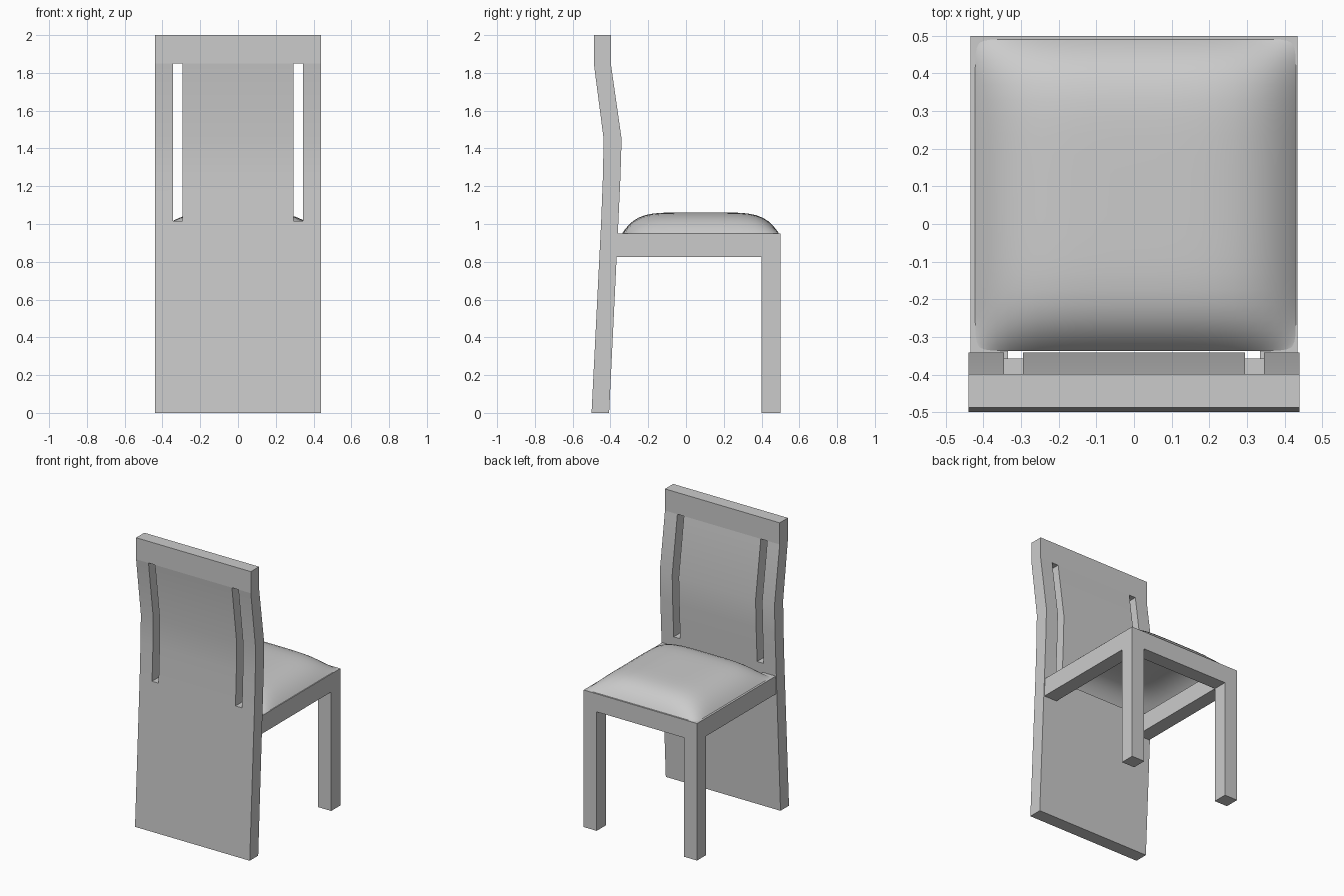
import bpy
import bmesh
import math
from mathutils import Vector

if "Cube" in bpy.data.objects:
    bpy.data.objects.remove(bpy.data.objects["Cube"], do_unlink=True)

grey = bpy.data.materials.new("plain grey")
grey.use_nodes = True
GREY = (0.6, 0.6, 0.6, 1)
grey.diffuse_color = GREY
grey.node_tree.nodes["Principled BSDF"].inputs["Base Color"].default_value = GREY


def finish(name, bm, smooth_angle=None):
    """Turn a bmesh into a named grey object."""
    mesh = bpy.data.meshes.new(name)
    bm.to_mesh(mesh)
    bm.free()
    mesh.materials.append(grey)
    obj = bpy.data.objects.new(name, mesh)
    bpy.context.collection.objects.link(obj)
    if smooth_angle:
        bpy.ops.object.select_all(action='DESELECT')
        obj.select_set(True)
        bpy.context.view_layer.objects.active = obj
        bpy.ops.object.shade_smooth_by_angle(angle=math.radians(smooth_angle))
    return obj


def box(name, low, high):
    """Box between two opposite corners."""
    low, high = Vector(low), Vector(high)
    bm = bmesh.new()
    bmesh.ops.create_cube(bm, size=1)
    bmesh.ops.scale(bm, vec=high - low, verts=bm.verts)
    bmesh.ops.translate(bm, vec=(low + high) / 2, verts=bm.verts)
    return finish(name, bm)


# Back panel: bent slab with two slots; rings are (height, outer y, inner y)
rings = [(0, -0.5, -0.407), (1.015, -0.449, -0.358), (1.25, -0.44, -0.347),
         (1.45, -0.436, -0.341), (1.85, -0.488, -0.398), (2, -0.488, -0.398)]
columns = [-0.44, -0.345, -0.295, 0.295, 0.345, 0.44]
SLOT_LOW, SLOT_HIGH = 1, 4


def solid(i, k):
    inside = 0 <= i < len(columns) - 1 and 0 <= k < len(rings) - 1
    return inside and not (i in (1, 3) and SLOT_LOW <= k < SLOT_HIGH)


bm = bmesh.new()
grid = {(i, k, s): bm.verts.new((x, ring[1 + s], ring[0]))
        for i, x in enumerate(columns)
        for k, ring in enumerate(rings) for s in (0, 1)}
for i in range(len(columns) - 1):
    for k in range(len(rings) - 1):
        if not solid(i, k):
            continue
        corners = [(i, k), (i + 1, k), (i + 1, k + 1), (i, k + 1)]
        for s in (0, 1):
            bm.faces.new([grid[(*c, s)] for c in corners])
        # walls only where the neighbouring cell is empty
        for n, (di, dk) in enumerate([(0, -1), (1, 0), (0, 1), (-1, 0)]):
            if not solid(i + di, k + dk):
                a, b = corners[n], corners[(n + 1) % 4]
                bm.faces.new([grid[(*a, 0)], grid[(*b, 0)],
                              grid[(*b, 1)], grid[(*a, 1)]])
bmesh.ops.delete(bm, geom=[v for v in bm.verts if not v.link_faces], context='VERTS')
bmesh.ops.recalc_face_normals(bm, faces=bm.faces)
# crisp bend under the top rail
for e in bm.edges:
    if all(abs(v.co.z - rings[SLOT_HIGH][0]) < 0.001 for v in e.verts):
        e.smooth = False
finish("back_panel", bm, 30)

# Legs and seat rails
HALF, THICK, TOP, UNDER, EDGE = 0.435, 0.1, 0.95, 0.825, 0.5
IN = HALF - THICK
for side, sx in (("left", 1), ("right", -1)):
    x0, x1 = sorted((sx * IN, sx * HALF))
    box(side + "_leg", (x0, EDGE - THICK, 0), (x1, EDGE, TOP))
    box(side + "_side_rail", (x0, -0.375, UNDER), (x1, EDGE - THICK, TOP))
box("end_rail", (-IN, EDGE - THICK, UNDER), (IN, EDGE, TOP))

# Seat cushion: domed sheet, open below, with finer spacing near its rim
N = 24
bm = bmesh.new()
bmesh.ops.create_grid(bm, x_segments=N, y_segments=N, size=1)
for v in bm.verts:
    u, w = (math.sin(c * math.pi / 2) for c in v.co.xy)
    height = 0.11 * (1 - abs(u) ** 4.5) * (1 - abs(w) ** 6)
    v.co = (0.004 + 0.426 * u * (1 - 0.025 * abs(w) ** 30),
            0.077 + 0.414 * w * (1 - 0.025 * abs(u) ** 30),
            TOP + 0.001 + height)
finish("seat_cushion", bm, 60)
